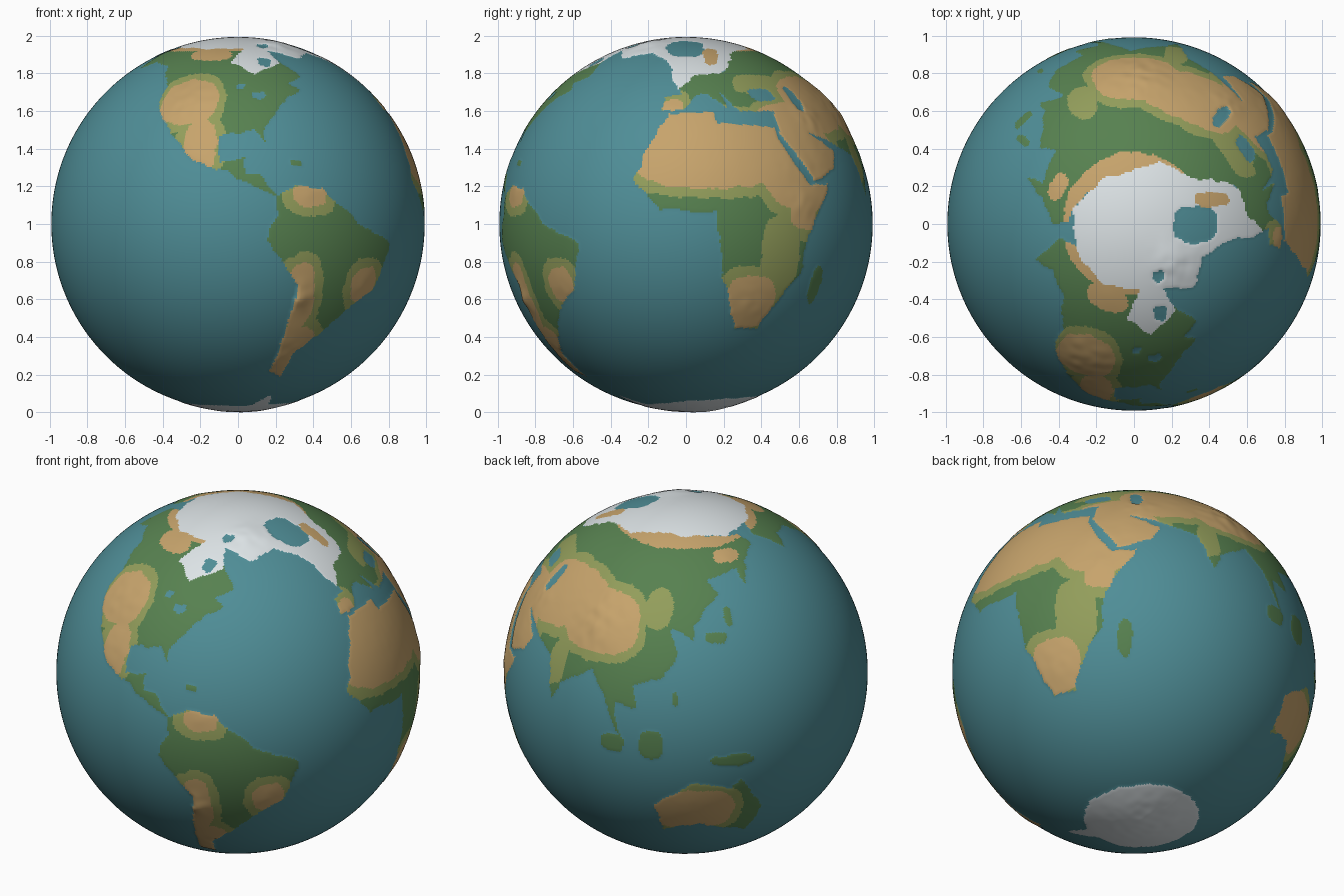
import bpy, bmesh, math
from mathutils import Vector, noise

if "Cube" in bpy.data.objects:
    bpy.data.objects.remove(bpy.data.objects["Cube"])

RADIUS, CUTS = 0.992, 149
SEA, FOREST, GRASS, DRY, ICE = range(5)
COLOURS = [("sea_blue", (0.079, 0.27, 0.31)), ("forest_green", (0.095, 0.22, 0.08)),
           ("grass_olive", (0.29, 0.34, 0.105)), ("dry_tan", (0.57, 0.37, 0.15)),
           ("ice_white", (0.72, 0.77, 0.79))]

# Simplified coasts as (longitude, latitude)
north_america = [
    (-168, 66), (-157, 71), (-95, 73), (-64, 60), (-56, 52), (-66, 49), (-61, 46), (-70, 42),
    (-76, 36), (-81, 31), (-80, 26), (-84, 30), (-97, 28), (-96, 19), (-88, 21), (-88, 16),
    (-83, 15), (-77, 8), (-94, 16), (-105, 20), (-115, 30), (-124, 40), (-124, 48), (-135, 58),
    (-150, 60), (-160, 56)]
south_america = [
    (-78, 8), (-72, 12), (-62, 10.5), (-50, 0), (-35, -6), (-40, -21), (-48, -26), (-58, -37),
    (-65, -42), (-67, -54), (-74, -52), (-70, -19), (-81, -5), (-78, 3)]
africa = [
    (-6, 36), (10, 37), (11, 33), (33, 31), (36.5, 21), (43, 11.5), (51, 12), (40, -4), (40, -15),
    (35, -20), (27, -34), (18, -34), (12, -17), (9, 4), (-8, 4.5), (-17, 14), (-10, 31)]
europe = [
    (-9, 37), (-9, 43), (-2, 43.5), (-4, 48), (8, 54), (20, 54.5), (28, 61), (14, 56), (5, 60),
    (25, 71), (60, 69), (60, 26), (48, 30), (36, 37), (22, 37), (14, 45.5), (17, 38), (9, 44),
    (4, 43.5), (-1, 37.5)]
asia = [
    (60, 69), (105, 77), (180, 69), (180, 65), (163, 59), (157, 51), (156, 58), (136, 55),
    (141, 50), (128, 40), (128, 35), (119, 39), (122, 30), (117, 23), (107, 20), (109, 12),
    (101, 13), (104, 1), (98, 14), (91, 22), (80, 15), (77, 8), (72, 22), (59, 26)]
arabia = [(35, 29), (36, 37), (48, 30), (59, 23), (55, 17), (45, 13)]
australia = [(114, -22), (128, -13), (140, -16), (143, -12), (153, -26), (149, -38), (130, -31.5), (116, -35)]

# Arctic ice edge, as x, y seen from above
ice_cap = [
    (-.33, .08), (-.17, .24), (-.05, .28), (.14, .33), (.3, .25), (.47, .23), (.56, .19), (.6, .06),
    (.7, -.05), (.5, -.09), (.36, -.18), (.34, -.34), (.16, -.34), (.22, -.47), (.1, -.59),
    (-.04, -.51), (.03, -.36), (-.17, -.33), (-.31, -.14)]
open_water = [(.33, 0, .12, .1), (.13, -.28, .03, .03), (.14, -.48, .03, .04)]
fell = [(.42, .13, .09, .04)]

# Ovals: centre longitude and latitude, half width, half height
islands = [(-71, 19, 2, 1), (47, -19, 2.5, 6), (137, 35.5, 4, 2), (143, 42, 2, 3), (121.5, 16, 1, 2),
           (114, 1, 4, 5), (101, 0, 4, 3), (140, -5, 7, 2)]
lakes = [(34, 44, 6, 2.5), (51, 42, 2.5, 5), (-81, 44, 3, 1.5), (-88.5, 47, 2, 1)]
savannah = [(31, -9, 7, 12), (76, 20, 4, 7), (38, 48, 16, 5), (113, 45, 6, 7), (0, 11, 16, 2)]
# Dry ovals, with the height of the ground in thousandths
dry = [(-110, 41, 12, 9, 9), (-103, 25, 6, 8, 5), (-67, 9, 6, 3.5, 2), (-45, -19, 5, 5.5, 3),
       (-69, -23, 5, 11, 13), (-67, -45, 9, 12, 5), (8, 24, 27, 13, 1), (43, 18, 18, 14, 3),
       (39, 6, 5, 8, 6), (22, -25, 9, 9, 4), (-5, 39, 4, 3, 2), (52, 35, 24, 6, 7),
       (66, 42, 22, 10, 1), (89, 38, 17, 10.5, 14), (127, -25, 15, 9, 1), (154, 63, 10, 3, 4),
       (-110, 65, 16, 4, 1)]


def in_poly(x, y, poly):
    hit, (ax, ay) = False, poly[-1]
    for bx, by in poly:
        if (ay > y) != (by > y) and x < ax + (bx - ax) * (y - ay) / (by - ay):
            hit = not hit
        ax, ay = bx, by
    return hit


def in_ovals(x, y, ovals, margin=0):
    return any((abs(x - o[0]) / (o[2] + margin)) ** 2.6 + (abs(y - o[1]) / (o[3] + margin)) ** 2.6 < 1
               for o in ovals)


def direction(lon, lat):
    lon, lat = math.radians(lon), math.radians(lat)
    return Vector((math.cos(lat) * math.cos(lon), math.cos(lat) * math.sin(lon), math.sin(lat)))


LAND = [(c, min(x for x, _ in c), max(x for x, _ in c), min(y for _, y in c), max(y for _, y in c))
        for c in (north_america, south_america, africa, europe, asia, arabia, australia)]


def surface(p):
    # A small wobble roughens the drawn coasts
    p = (p + 0.014 * noise.noise_vector(p * 12) + 0.007 * noise.noise_vector(p * 35)).normalized()
    lon, lat = math.degrees(math.atan2(p.y, p.x)), math.degrees(math.asin(p.z))
    if lat < -60:
        # Southern ice with its peninsula
        edge = -72 + 4.5 * math.cos(math.radians(lon - 85)) + 9 * math.exp(-((lon + 63) / 7) ** 2)
        return ICE if lat < edge else SEA
    if lat > 40:
        if in_ovals(p.x, p.y, fell):
            return DRY
        if in_ovals(p.x, p.y, open_water):
            return SEA
        if in_poly(p.x, p.y, ice_cap):
            return ICE
    land = any(x0 <= lon <= x1 and y0 <= lat <= y1 and in_poly(lon, lat, c) for c, x0, x1, y0, y1 in LAND)
    if not (land or in_ovals(lon, lat, islands)) or in_ovals(lon, lat, lakes):
        return SEA
    if lat > 67.5 or in_ovals(lon, lat, dry):
        return DRY
    # Grass rings every dry zone of the warm latitudes
    if in_ovals(lon, lat, savannah) or (lat < 56 and in_ovals(lon, lat, dry, 3.2)):
        return GRASS
    return FOREST


# Globe: evenly divided cube pushed out to a ball
bm = bmesh.new()
bmesh.ops.create_cube(bm, size=2)
bmesh.ops.subdivide_edges(bm, edges=bm.edges[:], cuts=CUTS, use_grid_fill=True)
for v in bm.verts:
    v.co = Vector([math.tan(c * math.pi / 4) for c in v.co]).normalized()
for f in bm.faces:
    f.material_index = surface(f.calc_center_median().normalized())
    f.smooth = True

# Relief: the dry highlands and both ice domes rise
domes = [(-42, 73, 14, 7, 12), (80, -84, 14, 14, 8)]
hills = [(direction(o[0], o[1]), math.radians(0.6 * min(o[2], o[3])) ** -2, o[4] / 1000) for o in dry + domes]
for v in bm.verts:
    share = sum(f.material_index != SEA for f in v.link_faces) / len(v.link_faces)
    rise = 0
    if share:
        p = v.co
        rise = sum(h * math.exp((p.dot(d) - 1) * k) for d, k, h in hills)
        rise = share * (0.002 + rise * (1 + 0.5 * noise.noise(p * 16)))
    v.co = v.co * (RADIUS + rise) + Vector((0, 0, 1))

mesh = bpy.data.meshes.new("globe")
bm.to_mesh(mesh)
bm.free()
for name, rgb in COLOURS:
    mat = bpy.data.materials.new(name)
    mat.diffuse_color = (*rgb, 1)
    mat.use_nodes = True
    mat.node_tree.nodes["Principled BSDF"].inputs["Base Color"].default_value = mat.diffuse_color
    mesh.materials.append(mat)
bpy.context.collection.objects.link(bpy.data.objects.new("globe", mesh))
